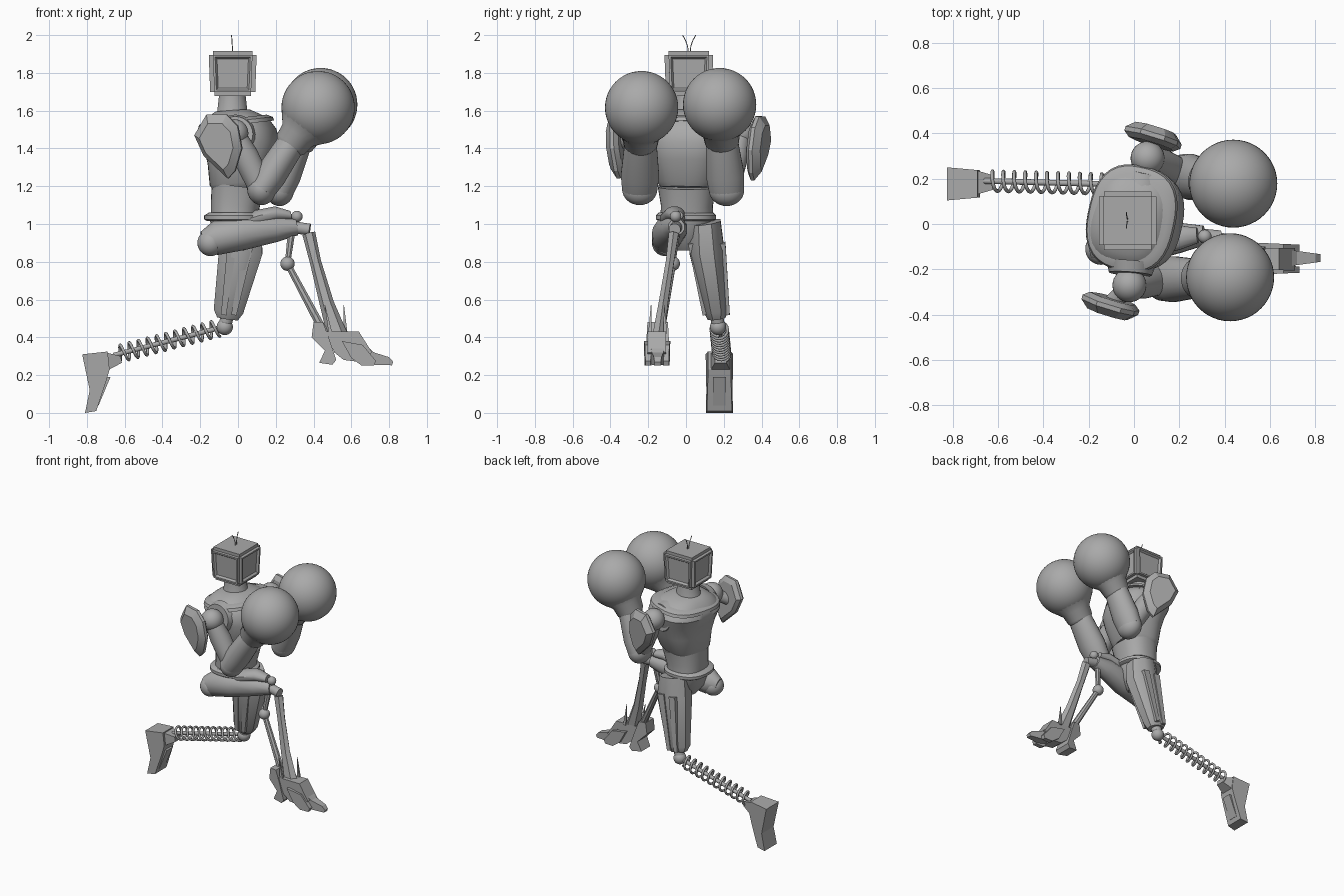
import bpy, bmesh, math
from mathutils import Vector, Matrix

if "Cube" in bpy.data.objects:
    bpy.data.objects.remove(bpy.data.objects["Cube"])

grey = bpy.data.materials.new("plain_grey")
grey.use_nodes = True
grey.diffuse_color = (0.4, 0.4, 0.4, 1)
grey.node_tree.nodes["Principled BSDF"].inputs["Base Color"].default_value = (0.4, 0.4, 0.4, 1)
Y, Z = Vector((0, 1, 0)), Vector((0, 0, 1))


def finish(name, bm, angle=40):
    bmesh.ops.recalc_face_normals(bm, faces=bm.faces)
    mesh = bpy.data.meshes.new(name)
    bm.to_mesh(mesh)
    bm.free()
    ob = bpy.data.objects.new(name, mesh)
    bpy.context.collection.objects.link(ob)
    mesh.materials.append(grey)
    bpy.ops.object.select_all(action="DESELECT")
    ob.select_set(True)
    bpy.context.view_layer.objects.active = ob
    bpy.ops.object.shade_smooth_by_angle(angle=math.radians(angle))
    return ob


def skin(name, loops, angle=40):
    """Join matching loops of points into a closed skin."""
    bm = bmesh.new()
    rings = [[bm.verts.new(p) for p in loop] for loop in loops]
    n = len(rings[0])
    for a, b in zip(rings, rings[1:]):
        for i in range(n):
            j = (i + 1) % n
            bm.faces.new((a[i], a[j], b[j], b[i]))
    bm.faces.new(rings[0])
    bm.faces.new(rings[-1])
    return finish(name, bm, angle)


def limb(name, pts, radii, sides=24, side=Y, power=2):
    """Rings of (side, other) radii along a nearly straight path."""
    pts = [Vector(p) for p in pts]
    axis = (pts[-1] - pts[0]).normalized()
    u = (side - axis * side.dot(axis)).normalized()
    v = axis.cross(u)
    loops = []
    for p, r in zip(pts, radii):
        ru, rv = r if isinstance(r, tuple) else (r, r)
        loop = []
        for i in range(sides):
            t = math.tau * (i + 0.5) / sides
            c, s = math.cos(t), math.sin(t)
            k = (abs(c) ** power + abs(s) ** power) ** (-1 / power)
            loop.append(p + u * (ru * k * c) + v * (rv * k * s))
        loops.append(loop)
    return skin(name, loops)


def rod(name, a, b, r, r2=None, sides=16):
    return limb(name, [a, b], [r, r if r2 is None else r2], sides)


def ball(name, at, r, scale=(1, 1, 1), segs=32):
    bm = bmesh.new()
    bmesh.ops.create_uvsphere(bm, u_segments=segs, v_segments=segs // 2, radius=r)
    bmesh.ops.scale(bm, vec=scale, verts=bm.verts)
    bmesh.ops.translate(bm, vec=at, verts=bm.verts)
    return finish(name, bm)


def prism(name, outline, y, start, end):
    """Side outline in x and z; half width runs from start to end along x."""
    x0, x1 = min(p[0] for p in outline), max(p[0] for p in outline)
    def edge(sign):
        return [(x, y + sign * (start + (end - start) * (x - x0) / (x1 - x0)), z) for x, z in outline]
    return skin(name, [edge(-1), edge(1)], 20)


def wire(name, pts, r):
    cu = bpy.data.curves.new(name, "CURVE")
    cu.dimensions, cu.bevel_depth, cu.bevel_resolution = "3D", r, 2
    sp = cu.splines.new("POLY")
    sp.points.add(len(pts) - 1)
    for q, p in zip(sp.points, pts):
        q.co = (*p, 1)
    cu.use_fill_caps = True
    cu.materials.append(grey)
    ob = bpy.data.objects.new(name, cu)
    bpy.context.collection.objects.link(ob)
    bpy.ops.object.select_all(action="DESELECT")
    ob.select_set(True)
    bpy.context.view_layer.objects.active = ob
    bpy.ops.object.convert(target="MESH")


# Head: bevelled box with a framed screen sunk into each side
bm = bmesh.new()
bmesh.ops.create_cube(bm, size=1, matrix=Matrix.Translation((-0.028, 0.015, 1.797)) @ Matrix.Diagonal((0.255, 0.26, 0.24, 1)))
for v in bm.verts:
    if v.co.z < 1.8:
        v.co.x = -0.028 + (v.co.x + 0.028) * 0.93
        v.co.y = 0.015 + (v.co.y - 0.015) * 0.93
bmesh.ops.bevel(bm, geom=bm.edges[:], offset=0.022, segments=2, affect="EDGES")
bm.normal_update()
panels = [f for f in bm.faces if f.calc_area() > 0.02 and abs(f.normal.z) < 0.5]
bmesh.ops.inset_individual(bm, faces=panels, thickness=0.016, depth=0)
bmesh.ops.inset_individual(bm, faces=panels, thickness=0.014, depth=-0.014)
finish("head", bm, 25)
for s in (-1, 1):
    wire("antenna", [(-0.028 - 0.006 * t, 0.017 + s * (0.005 + 0.03 * t * t), 1.91 + 0.09 * t) for t in (0, 0.35, 0.7, 1)], 0.0025)
limb("neck", [(-0.03, 0.015, 1.54), (-0.03, 0.015, 1.60), (-0.03, 0.015, 1.69)], [(0.10, 0.11), (0.08, 0.08), (0.075, 0.07)])

# Torso, slightly turned so the left shoulder leads
turned = Vector((0.22, 1, 0)).normalized()
limb("chest", [(0.0, 0.01, 1.19), (0.0, 0.01, 1.215), (0.02, 0.015, 1.33), (0.02, 0.02, 1.42), (-0.005, 0.025, 1.49),
               (-0.015, 0.025, 1.54), (-0.022, 0.025, 1.575), (-0.03, 0.02, 1.60)],
     [(0.14, 0.13), (0.16, 0.145), (0.19, 0.175), (0.22, 0.195), (0.235, 0.20), (0.21, 0.175), (0.16, 0.13), (0.09, 0.09)], 40, turned, 2.6)
limb("collar_ridge", [(-0.01, 0.025, 1.525), (-0.012, 0.025, 1.545), (-0.014, 0.025, 1.56)],
     [(0.235, 0.195), (0.228, 0.188), (0.195, 0.16)], 40, turned, 2.6)
limb("abdomen", [(-0.02, 0.005, 1.04), (-0.015, 0.005, 1.10), (0.0, 0.005, 1.2)], [(0.14, 0.125), (0.138, 0.13), (0.155, 0.14)], 32, Y, 2.4)
limb("belt", [(-0.025, 0, 1.015), (-0.025, 0, 1.025), (-0.025, 0, 1.045), (-0.025, 0, 1.06)],
     [(0.145, 0.14), (0.16, 0.155), (0.16, 0.155), (0.145, 0.13)], 32, Y, 2.4)
limb("pelvis", [(-0.02, 0, 0.86), (-0.02, 0, 0.93), (-0.02, 0, 1.02)], [(0.06, 0.05), (0.12, 0.11), (0.14, 0.13)], 24)

# Arms: shoulder joint, shield, upper arm, forearm and round glove
SHIELD = [(-0.13, 0.05), (-0.06, 0.16), (0.05, 0.16), (0.11, 0.10), (0.13, -0.02), (0.09, -0.14), (0.05, -0.18), (-0.08, -0.06)]


def arm(label, sgn, shoulder, elbow, wrist, glove, shield):
    S, E, W, G = map(Vector, (shoulder, elbow, wrist, glove))
    inner = Vector((S.x * 0.6, sgn * 0.17, S.z - 0.01))
    limb(label + "_shoulder_socket", [inner, inner.lerp(S, 0.5)], [0.11, 0.095])
    rod(label + "_shoulder_axle", inner, S + (S - inner) * 0.3, 0.055)
    ball(label + "_shoulder_joint", S, 0.075)
    limb(label + "_upper_arm", [S, S.lerp(E, 0.4), E], [0.055, 0.07, 0.065])
    ball(label + "_elbow", E, 0.085, (0.9, 1.1, 1))
    limb(label + "_forearm", [E, E.lerp(W, 0.3), W], [(0.094, 0.076), (0.102, 0.084), (0.085, 0.075)])
    d = (G - W).normalized()
    limb(label + "_glove_cuff", [W - d * 0.03, W - d * 0.01, W + d * 0.05, W + d * 0.11], [0.075, 0.09, 0.10, 0.15])
    ball(label + "_glove", G, 0.194, segs=48)
    turn = Matrix.Translation(shield) @ Matrix.Rotation(math.radians(-17), 4, "Z") @ Matrix.Rotation(sgn * -0.08, 4, "X")
    layers = ((0.80, -0.035), (1.0, -0.015), (1.0, 0.005), (0.72, 0.038))
    skin(label + "_shoulder_shield", [[turn @ Vector((x * k, sgn * d, z * k)) for x, z in SHIELD] for k, d in layers], 25)
    rod(label + "_shield_mount", S, Vector(shield), 0.04)


arm("right", -1, (-0.02, -0.27, 1.48), (0.125, -0.245, 1.185), (0.285, -0.24, 1.43), (0.424, -0.235, 1.616), (-0.105, -0.36, 1.42))
arm("left", 1, (0.06, 0.29, 1.48), (0.22, 0.215, 1.18), (0.32, 0.19, 1.44), (0.438, 0.178, 1.632), (0.085, 0.385, 1.41))

# Left leg: faceted thigh, ribs, ball knee, spring shin and blade foot
limb("left_thigh", [(0.02, 0.10, 1.01), (0.015, 0.11, 0.86), (-0.05, 0.16, 0.54), (-0.055, 0.162, 0.50)],
     [(0.09, 0.11), (0.10, 0.125), (0.07, 0.085), (0.05, 0.06)], 8)
for x in (-0.06, 0.03):
    for s in (-1, 1):
        limb("left_thigh_rib", [(x + 0.03, 0.11 + s * 0.085, 0.9), (x * 0.6 - 0.04, 0.16 + s * 0.062, 0.52)], [(0.02, 0.035), (0.014, 0.02)], 4)
ball("left_knee", (-0.07, 0.17, 0.455), 0.043)
rod("left_knee_axle", (-0.07, 0.122, 0.455), (-0.07, 0.218, 0.455), 0.03)
rod("left_knee_stem", (-0.07, 0.17, 0.46), (-0.055, 0.162, 0.52), 0.035)
A, B = Vector((-0.09, 0.175, 0.452)), Vector((-0.66, 0.19, 0.305))
rod("spring_core", A, B, 0.013)
d = (B - A).normalized()
u = d.cross(Y).normalized()
v = d.cross(u)
COILS = 11
wire("shin_spring", [A.lerp(B, 0.03 + 0.93 * i / (COILS * 16)) + 0.044 * (u * math.cos(i * math.tau / 16) + v * math.sin(i * math.tau / 16))
                     for i in range(COILS * 16 + 1)], 0.008)
prism("left_foot_blade", [(-0.825, 0.31), (-0.69, 0.325), (-0.68, 0.23), (-0.70, 0.16), (-0.75, 0.01), (-0.81, 0), (-0.785, 0.12)], 0.177, 0.073, 0.06)
prism("left_foot_ankle", [(-0.70, 0.32), (-0.62, 0.30), (-0.615, 0.265), (-0.69, 0.225)], 0.183, 0.055, 0.03)
prism("left_foot_sole", [(-0.70, 0.19), (-0.675, 0.19), (-0.738, 0.04), (-0.76, 0.04)], 0.177, 0.035, 0.035)

# Right leg: raised thigh with armour, hinged knee, twin shin struts
limb("right_thigh", [(-0.19, -0.11, 0.91), (-0.12, -0.105, 0.925), (0.03, -0.09, 0.955), (0.2, -0.06, 0.975), (0.31, -0.05, 0.985)],
     [(0.05, 0.05), (0.08, 0.09), (0.088, 0.092), (0.07, 0.07), (0.045, 0.045)], 10)
ball("right_hip", (-0.145, -0.11, 0.90), 0.07)
limb("right_thigh_guard", [(0.0, -0.075, 1.0), (0.10, -0.07, 1.03), (0.2, -0.06, 1.055), (0.28, -0.05, 1.045)],
     [(0.07, 0.03), (0.07, 0.045), (0.055, 0.04), (0.035, 0.025)], 12)
rod("right_knee_hinge", (0.38, -0.125, 0.97), (0.38, -0.01, 0.97), 0.042)
rod("right_knee_link", (0.28, -0.05, 0.985), (0.38, -0.06, 0.97), 0.032)
ball("right_knee_stud", (0.312, -0.055, 1.04), 0.03)
rod("right_knee_pin", (0.312, -0.10, 1.04), (0.312, -0.005, 1.04), 0.018)
limb("right_shin", [(0.375, -0.065, 0.95), (0.41, -0.085, 0.80), (0.47, -0.12, 0.58), (0.53, -0.145, 0.40)],
     [(0.03, 0.035), (0.025, 0.03), (0.028, 0.038), (0.038, 0.055)], 6)
ball("rear_strut_joint", (0.262, -0.07, 0.79), 0.038)
rod("rear_strut_upper", (0.285, -0.05, 0.97), (0.262, -0.07, 0.79), 0.022, 0.015, 8)
rod("rear_strut_lower", (0.262, -0.07, 0.79), (0.48, -0.145, 0.38), 0.018, 0.025, 8)

# Right foot: heel claw, instep, plated toes and thin fins
prism("heel_claw", [(0.39, 0.40), (0.40, 0.48), (0.45, 0.48), (0.48, 0.40), (0.52, 0.28), (0.50, 0.255), (0.43, 0.265), (0.46, 0.33)], -0.15, 0.045, 0.065)
prism("instep", [(0.46, 0.43), (0.64, 0.43), (0.71, 0.32), (0.64, 0.27), (0.56, 0.28), (0.51, 0.32)], -0.155, 0.045, 0.05)
prism("toe", [(0.63, 0.40), (0.72, 0.32), (0.80, 0.295), (0.822, 0.27), (0.815, 0.252), (0.72, 0.255), (0.62, 0.28)], -0.15, 0.045, 0.017)
for s in (-1, 1):
    prism("side_toe", [(0.55, 0.38), (0.66, 0.36), (0.73, 0.275), (0.72, 0.25), (0.655, 0.25), (0.60, 0.29)], -0.153 + s * 0.048, 0.022, 0.014)
    rod("foot_fin", (0.53 + s * 0.04, -0.15 + s * 0.04, 0.42), (0.51 + s * 0.05, -0.15 + s * 0.035, 0.57), 0.014, 0.002, 4)
